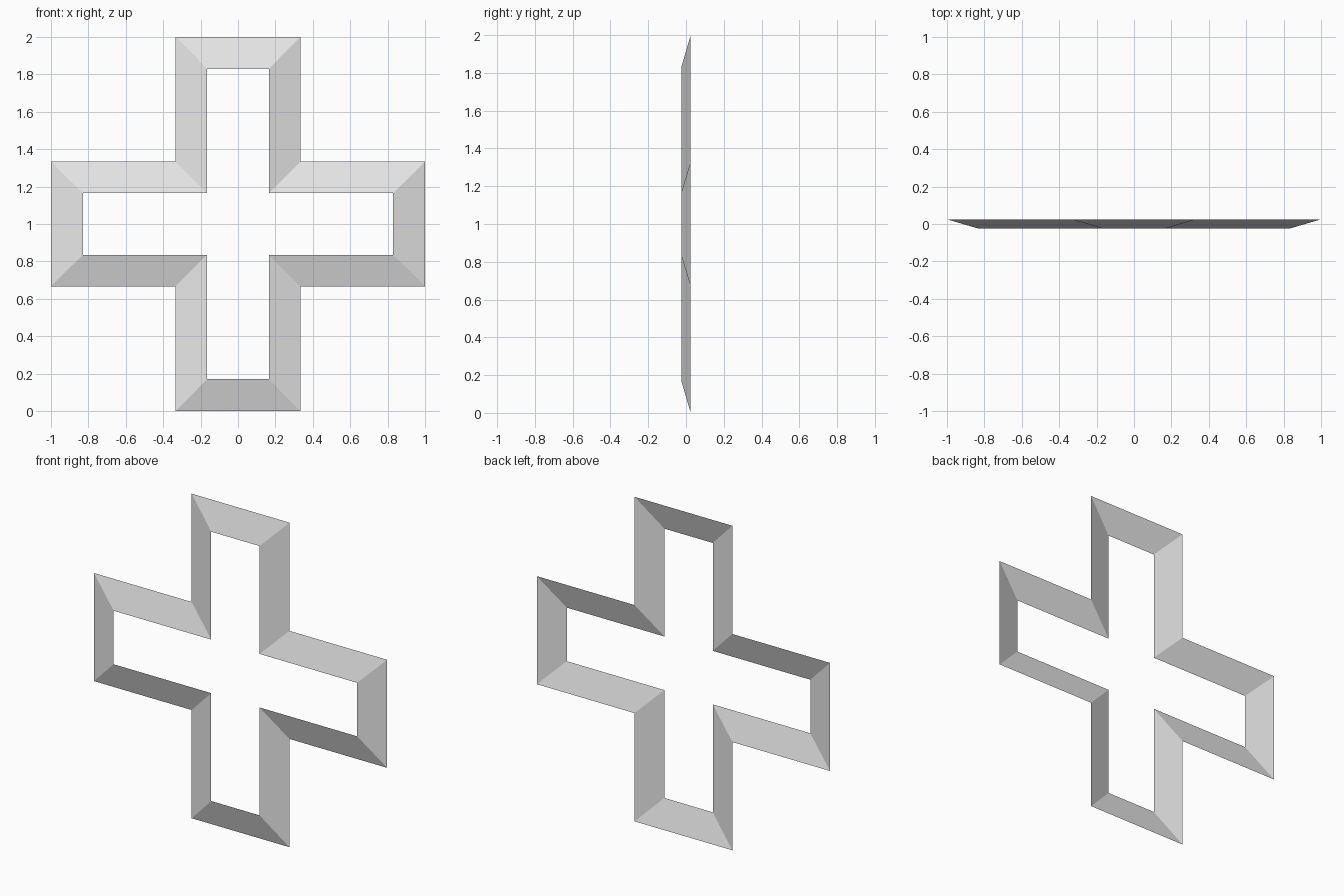
import bpy
import bmesh

cube = bpy.data.objects.get("Cube")
if cube:
    bpy.data.objects.remove(cube, do_unlink=True)

CENTRE_Z = 1.0
HALF_DEPTH = 0.025


def cross_outline(half_width, reach):
    """Clockwise outline of a plus shape, one quadrant turned four times."""
    quadrant = [(half_width, reach), (half_width, half_width), (reach, half_width)]
    points = []
    for _ in range(4):
        points += quadrant
        quadrant = [(z, -x) for x, z in quadrant]
    return points


def add_ring(bm, outline, y):
    return [bm.verts.new((x, y, CENTRE_Z + z)) for x, z in outline]


# Plain grey surface
grey = bpy.data.materials.new("light_grey")
grey.use_nodes = True
colour = (0.8, 0.8, 0.8, 1.0)
grey.diffuse_color = colour
grey.node_tree.nodes["Principled BSDF"].inputs["Base Color"].default_value = colour

# Sloping, mitred band between the rear outer edge and the front inner edge
bm = bmesh.new()
outer = add_ring(bm, cross_outline(0.333, 1.0), HALF_DEPTH)
inner = add_ring(bm, cross_outline(0.165, 0.83), -HALF_DEPTH)
for i in range(len(outer)):
    j = (i + 1) % len(outer)
    bm.faces.new((outer[i], inner[i], inner[j], outer[j]))

mesh = bpy.data.meshes.new("cross_frame")
bm.to_mesh(mesh)
bm.free()
mesh.materials.append(grey)
frame = bpy.data.objects.new("cross_frame", mesh)
bpy.context.collection.objects.link(frame)
